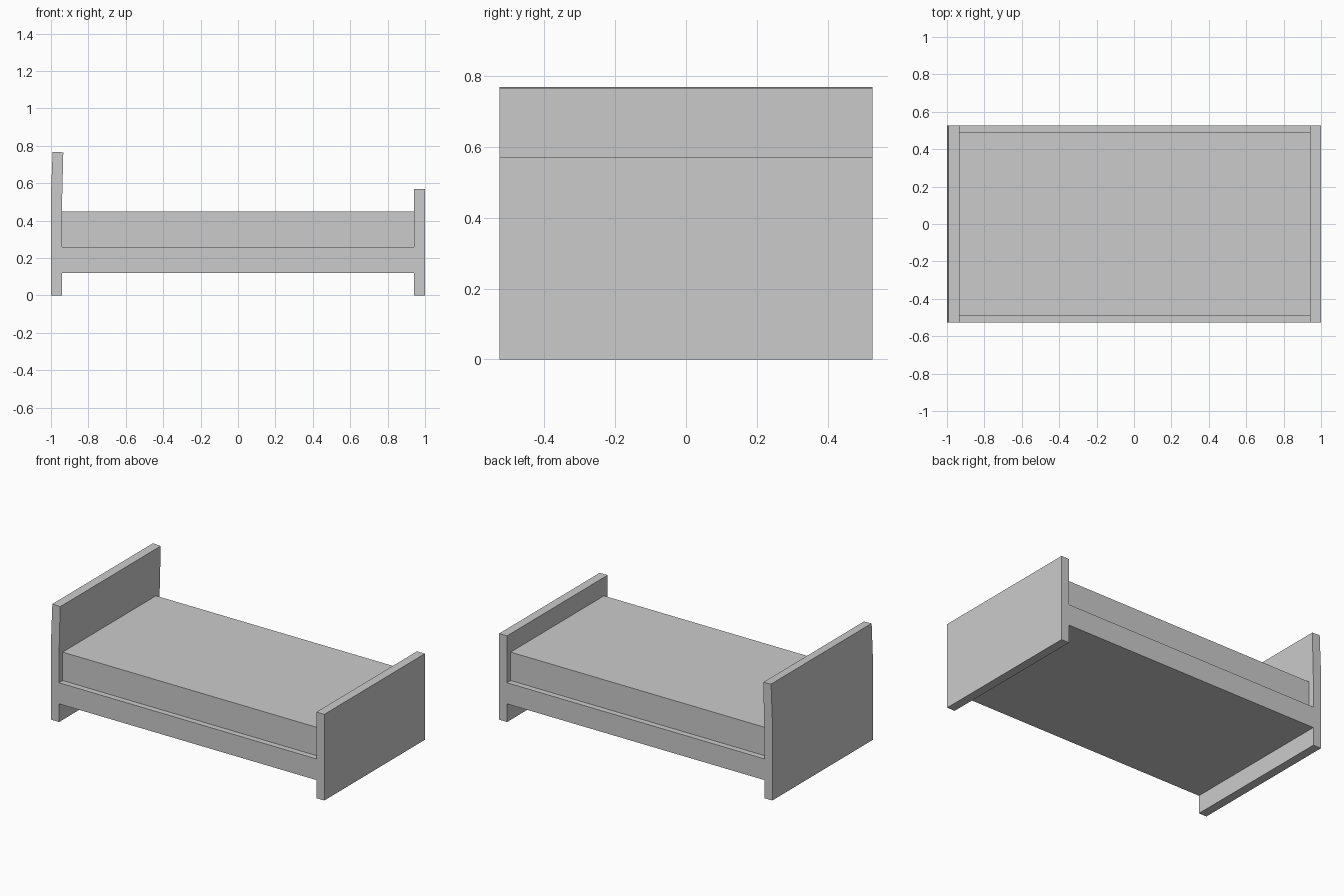
import bpy
import bmesh

cube = bpy.data.objects.get("Cube")
if cube:
    bpy.data.objects.remove(cube, do_unlink=True)


def extrude_profile(name, profile, half_depth):
    """Extrude an x-z outline symmetrically along y."""
    bm = bmesh.new()
    face = bm.faces.new([bm.verts.new((x, -half_depth, z)) for x, z in profile])
    result = bmesh.ops.extrude_face_region(bm, geom=[face])
    moved = [v for v in result["geom"] if isinstance(v, bmesh.types.BMVert)]
    bmesh.ops.translate(bm, verts=moved, vec=(0, 2 * half_depth, 0))
    bmesh.ops.recalc_face_normals(bm, faces=bm.faces)
    mesh = bpy.data.meshes.new(name)
    bm.to_mesh(mesh)
    bm.free()
    obj = bpy.data.objects.new(name, mesh)
    bpy.context.collection.objects.link(obj)
    return obj


WIDTH = 0.526
INNER = 0.942
RAIL_BOTTOM, RAIL_TOP = 0.12, 0.26

# Headboard with its upper half leaning slightly inward
extrude_profile("headboard", [
    (-1, 0), (-INNER, 0), (-INNER, 0.45), (-0.934, 0.765),
    (-0.991, 0.768), (-1, 0.54)], WIDTH)

# Footboard
extrude_profile("footboard", [
    (INNER, 0), (1, 0), (1, 0.57), (INNER, 0.57)], WIDTH)

# Base between the two end boards
extrude_profile("bed_base", [
    (-INNER, RAIL_BOTTOM), (INNER, RAIL_BOTTOM),
    (INNER, RAIL_TOP), (-INNER, RAIL_TOP)], WIDTH)

# Mattress, set in from the base edges
extrude_profile("mattress", [
    (-INNER, RAIL_TOP), (INNER, RAIL_TOP),
    (INNER, 0.448), (-INNER, 0.448)], 0.488)
